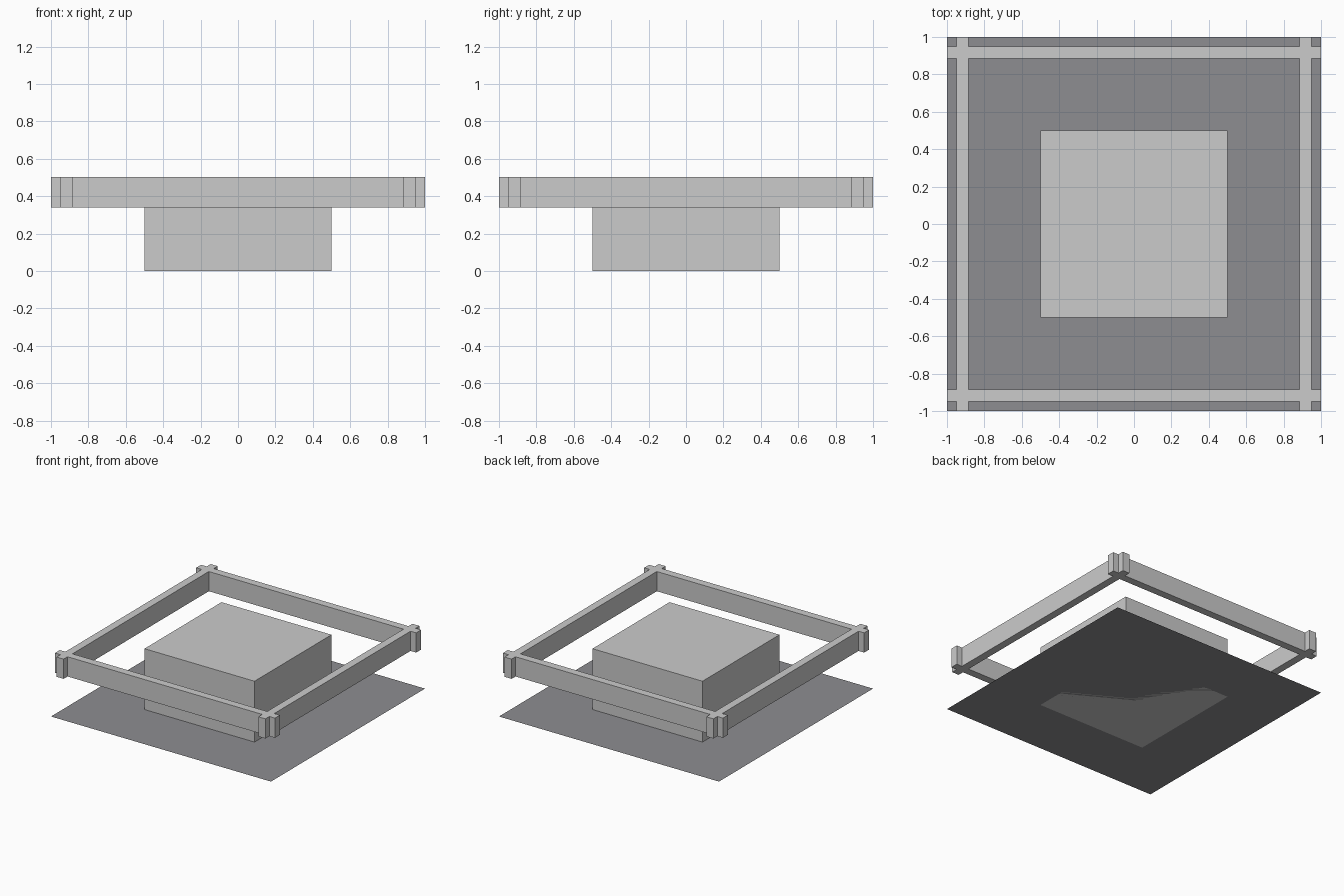
import bpy

if "Cube" in bpy.data.objects:
    bpy.data.objects.remove(bpy.data.objects["Cube"])


def box(name, lo, hi):
    """Axis-aligned box between two opposite corners."""
    centre = [(a + b) / 2 for a, b in zip(lo, hi)]
    bpy.ops.mesh.primitive_cube_add(size=1, location=centre)
    obj = bpy.context.object
    obj.name = name
    obj.scale = [b - a for a, b in zip(lo, hi)]
    bpy.ops.object.transform_apply(location=False, rotation=False, scale=True)
    return obj


# Thin dark base sheet
bpy.ops.mesh.primitive_plane_add(size=2, location=(0, 0, 0))
base = bpy.context.object
base.name = "base_sheet"
dark = bpy.data.materials.new("dark_grey")
dark.diffuse_color = (0.27, 0.27, 0.285, 1)
dark.use_nodes = True
dark.node_tree.nodes["Principled BSDF"].inputs["Base Color"].default_value = dark.diffuse_color
base.data.materials.append(dark)

# Central block
box("centre_block", (-0.5, -0.5, 0), (0.5, 0.5, 0.5))

# Four floating rails that cross near the corners, ends running to the edge
INNER, OUTER, LOW, HIGH = 0.885, 0.949, 0.34, 0.502
for side, names in ((-1, ("front", "left")), (1, ("back", "right"))):
    a, b = sorted((side * INNER, side * OUTER))
    box(names[0] + "_rail", (-1, a, LOW), (1, b, HIGH))
    box(names[1] + "_rail", (a, -1, LOW), (b, 1, HIGH))
